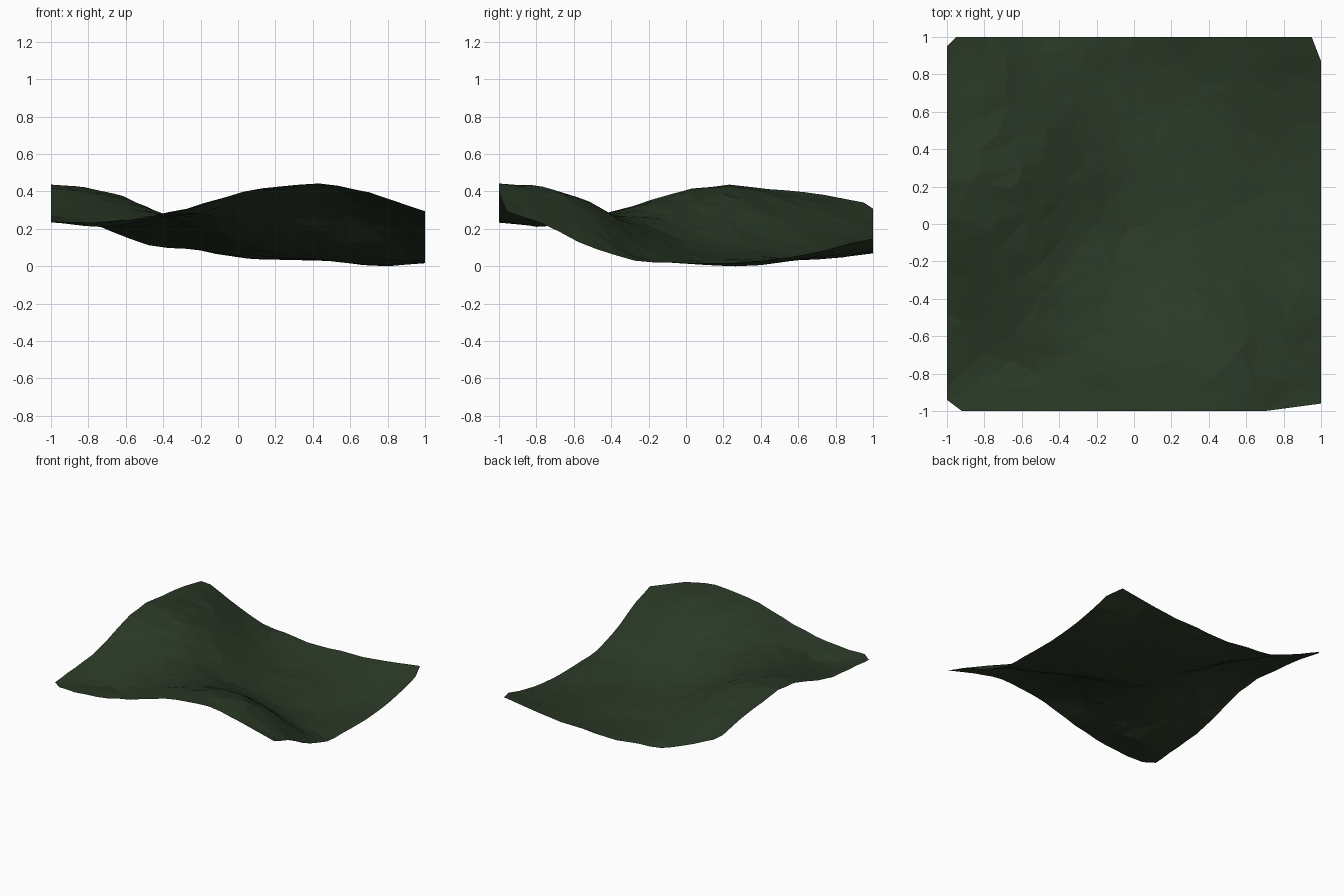
import bpy
import random
from mathutils import Vector, noise
from mathutils.geometry import delaunay_2d_cdt

if "Cube" in bpy.data.objects:
    bpy.data.objects.remove(bpy.data.objects["Cube"])

random.seed(4)

# Coarse relief in hundredths: rows run front to back, columns left to right
RELIEF = [
    [23, 24, 26, 32, 39, 43, 44, 38, 31],
    [25, 21, 25, 30, 37, 41, 42, 34, 22],
    [27, 26, 27, 28, 31, 34, 32, 22, 10],
    [33, 33, 30, 26, 22, 19, 13, 6, 3],
    [41, 39, 32, 22, 13, 8, 4, 2, 2],
    [43, 41, 32, 19, 9, 5, 3, 0, 2],
    [41, 37, 27, 14, 6, 4, 3, 2, 4],
    [38, 31, 19, 10, 5, 4, 5, 6, 9],
    [33, 22, 12, 9, 7, 8, 9, 12, 16],
]


def spline(values, t):
    """Smooth curve through evenly spaced values, t in -1..1."""
    u = (t + 1) / 2 * (len(values) - 1)
    i = min(int(u), len(values) - 2)
    f = u - i
    b, c = values[i], values[i + 1]
    a = values[i - 1] if i else 2 * b - c
    d = values[i + 2] if i + 2 < len(values) else 2 * c - b
    return b + f / 2 * (c - a + f * (2*a - 5*b + 4*c - d + f * (3*(b - c) + d - a)))


def height(x, y):
    z = spline([spline(row, x) for row in RELIEF], y) / 100
    rough = 0.012 if x + y < 0 else 0.007
    return max(0.0, z + rough * noise.noise(Vector((x * 6, y * 6, 3))))


# Irregular scatter of points: clipped corners, edges, jittered interior
N = 20
pts = [(-1, -.94), (-.92, -1), (.7, -1), (1, -.96),
       (1, .87), (.95, 1), (-.95, 1), (-1, .95)]
for i in range(1, N - 1):
    t = -0.88 + 1.72 * (i - 1) / (N - 3)
    pts += [(-1, t), (1, t), (t, 1)]
    if t < 0.68:
        pts.append((t, -1))
for i in range(1, N):
    for j in range(1, N):
        if random.random() < 0.9:
            pts.append((-1 + 2 * i / N + random.uniform(-.04, .04),
                        -1 + 2 * j / N + random.uniform(-.04, .04)))
pts = [p for p in pts if not (p[0] > .93 and p[1] > .9 and p != (.95, 1))]

# Terrain sheet: triangulate the scatter and lift it onto the relief
flat, _, tris, *_ = delaunay_2d_cdt([Vector(p) for p in pts], [], [], 0, 1e-5)
verts = [(p.x, p.y, height(p.x, p.y)) for p in flat]
low = min(v[2] for v in verts)
verts = [(x, y, z - low) for x, y, z in verts]
mesh = bpy.data.meshes.new("terrain")
mesh.from_pydata(verts, [], [tuple(t) for t in tris])
mesh.update()
terrain = bpy.data.objects.new("terrain", mesh)
bpy.context.collection.objects.link(terrain)

# Dark green ground colour
mat = bpy.data.materials.new("dark_grass")
mat.diffuse_color = (0.024, 0.042, 0.02, 1)
mat.use_nodes = True
mat.node_tree.nodes["Principled BSDF"].inputs["Base Color"].default_value = mat.diffuse_color
mesh.materials.append(mat)
